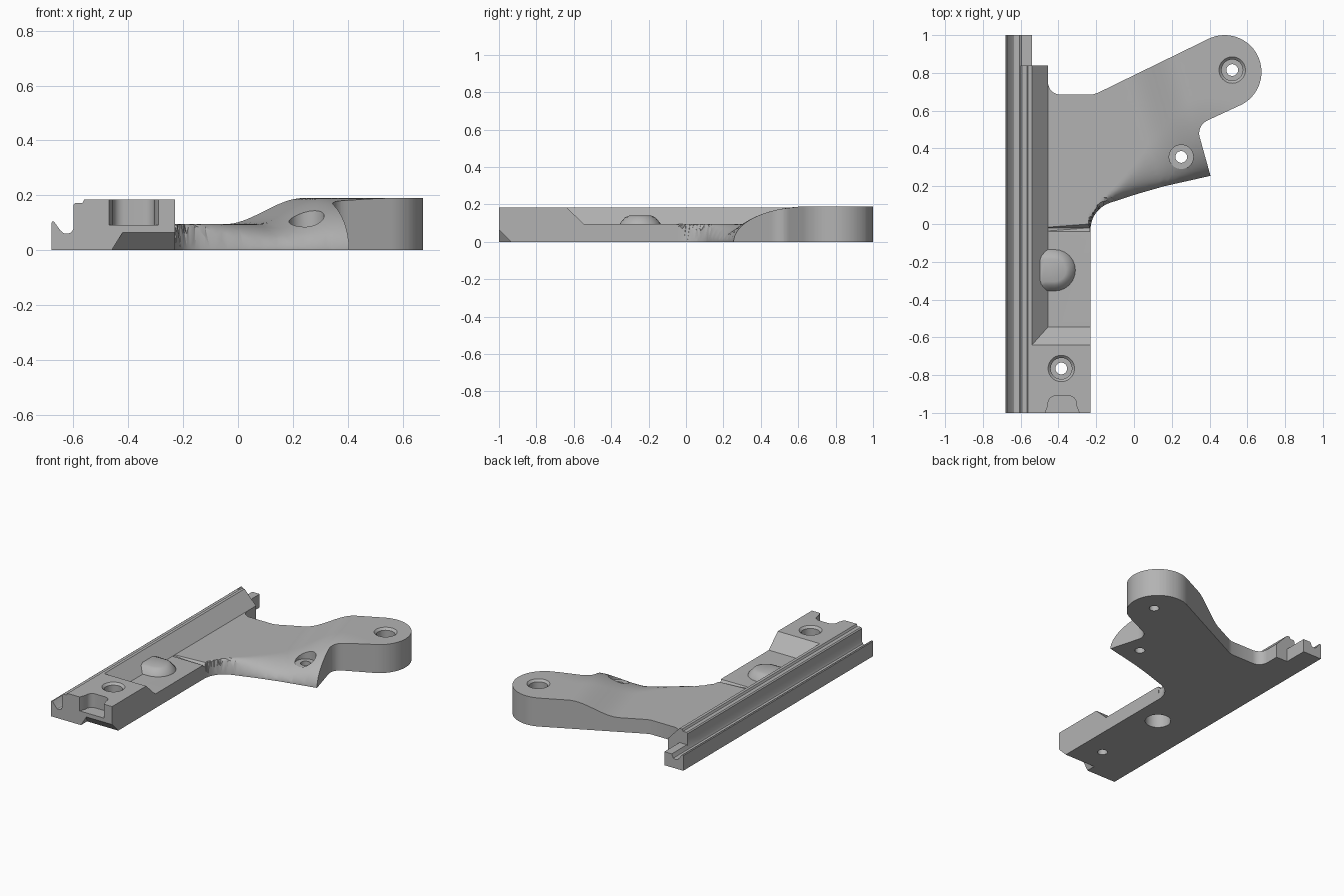
import bpy, bmesh
from math import sin, cos, radians, sqrt
from mathutils import Vector
from mathutils.geometry import intersect_point_line

if "Cube" in bpy.data.objects:
    bpy.data.objects.remove(bpy.data.objects["Cube"])

grey = bpy.data.materials.new("plain grey")
grey.use_nodes = True
grey.diffuse_color = (0.45, 0.45, 0.45, 1)
grey.node_tree.nodes["Principled BSDF"].inputs["Base Color"].default_value = grey.diffuse_color


def finish(bm, name):
    bmesh.ops.recalc_face_normals(bm, faces=bm.faces)
    mesh = bpy.data.meshes.new(name)
    bm.to_mesh(mesh)
    bm.free()
    mesh.materials.append(grey)
    obj = bpy.data.objects.new(name, mesh)
    bpy.context.collection.objects.link(obj)
    return obj


def prism_mesh(points, lo, hi, axis):
    """Extrude a 2D profile along the given axis."""
    place = {"x": lambda u, v, w: (w, u, v),
             "y": lambda u, v, w: (u, w, v),
             "z": lambda u, v, w: (u, v, w)}[axis]
    bm = bmesh.new()
    face = bm.faces.new([bm.verts.new(place(u, v, lo)) for u, v in points])
    top = bmesh.ops.extrude_face_region(bm, geom=[face])
    shift = Vector(place(0, 0, hi - lo))
    for v in top["geom"]:
        if isinstance(v, bmesh.types.BMVert):
            v.co += shift
    return bm


def prism(name, points, lo, hi, axis):
    return finish(prism_mesh(points, lo, hi, axis), name)


def arc(cx, cy, r, start, end, n):
    angles = [radians(start + (end - start) * i / n) for i in range(n + 1)]
    return [(cx + r * cos(a), cy + r * sin(a)) for a in angles]


def cone(name, x, y, z0, z1, r0, r1):
    bm = bmesh.new()
    bmesh.ops.create_cone(bm, cap_ends=True, segments=40, radius1=r0, radius2=r1, depth=z1 - z0)
    bmesh.ops.translate(bm, verts=bm.verts, vec=(x, y, (z0 + z1) / 2))
    return finish(bm, name)


def combine(base, other, operation):
    bpy.context.view_layer.objects.active = base
    mod = base.modifiers.new(operation.lower(), "BOOLEAN")
    mod.operation, mod.solver, mod.object = operation, "EXACT", other
    bpy.ops.object.modifier_apply(modifier=mod.name)
    bpy.data.objects.remove(other)


# Softly rounded front edge of the arm
soft_edge = arc(-0.08, -0.03, 0.15, 180, 105, 10) + [(0.02, 0.16), (0.16, 0.2), (0.405, 0.255)]


def smooth(t):
    t = min(max(t, 0), 1)
    return t * t * (3 - 2 * t)


def height(x, y):
    """Plate height: a step up to the arm, falling away at the soft edge."""
    full = 0.095 + 0.095 * smooth((0.96 * x + 0.28 * y - 0.17) / 0.31)
    p = Vector((x, y, 0))
    best = (9, 0)
    for a, b in zip(soft_edge, soft_edge[1:]):
        a, b = Vector((*a, 0)), Vector((*b, 0))
        t = intersect_point_line(p, a, b)[1]
        near = a.lerp(b, min(max(t, 0), 1))
        best = min(best, ((p - near).length, near.x))
    width = 0.012 + 0.43 * smooth((best[1] + 0.24) / 0.75)
    t = min(best[0] / width, 1)
    return max(0.01, full * sqrt(1 - (1 - t) ** 2))


# Handle plate and arm
outline = ([(-0.5, -0.9), (-0.23, -0.9)] + soft_edge
           + arc(0.42, 0.48, 0.075, 196, 118, 8)
           + arc(0.48, 0.805, 0.195, -62, 116, 28)
           + [(-0.19, 0.695), (-0.22, 0.685)]
           + arc(-0.39, 0.75, 0.065, 270, 180, 8) + [(-0.5, 0.75)])
bm = prism_mesh(outline, 0, 0.3, "z")
bmesh.ops.triangulate(bm, faces=[f for f in bm.faces if len(f.verts) > 4])
for axis, first, last in ((0, -0.22, 0.68), (1, -0.06, 1.0)):
    at = first
    while at < last:
        co, no = Vector(), Vector()
        co[axis], no[axis] = at, 1
        bmesh.ops.bisect_plane(bm, geom=bm.verts[:] + bm.edges[:] + bm.faces[:],
                               dist=0.0001, plane_co=co, plane_no=no)
        at += 0.02
for v in bm.verts:
    if v.co.z > 0.2:
        v.co.z = height(v.co.x, v.co.y)
bmesh.ops.triangulate(bm, faces=bm.faces)
body = finish(bm, "bracket_body")

# Side rail with a grooved lip, and the longer lip behind it
lip = [(-0.68, 0), (-0.68, 0.1), (-0.676, 0.105), (-0.67, 0.104), (-0.648, 0.073),
       (-0.635, 0.062), (-0.62, 0.06), (-0.607, 0.065), (-0.6, 0.078)]
rail = prism("rail", lip + [(-0.6, 0.165), (-0.593, 0.172), (-0.567, 0.172), (-0.56, 0.185),
                            (-0.54, 0.185), (-0.455, 0.095), (-0.455, 0)], -1, 0.84, "y")
combine(body, rail, "UNION")
tail = prism("rail_tail", lip + [(-0.595, 0.09), (-0.54, 0.09), (-0.54, 0)], 0.7, 1, "y")
combine(body, tail, "UNION")

# Raised front block with a sloped back
block = prism("front_block", [(-1, 0), (-1, 0.185), (-0.64, 0.185), (-0.545, 0.095),
                              (-0.545, 0)], -0.55, -0.23, "x")
combine(body, block, "UNION")

# Rounded bump beside the rail
bm = bmesh.new()
for cx in (-0.42, -0.47):
    for r, z in ((0.115, 0.08), (0.108, 0.1), (0.08, 0.132), (0.06, 0.14)):
        for x, y in arc(cx, -0.245, r, 0, 345, 23):
            bm.verts.new((x, y, z))
bmesh.ops.convex_hull(bm, input=bm.verts)
combine(body, finish(bm, "bump"), "UNION")

# Screw holes: through hole, wide bore and countersunk rim
for x, y, top in ((-0.385, -0.765, 0.185), (0.25, 0.355, 0.0), (0.52, 0.815, 0.19)):
    combine(body, cone("through_hole", x, y, -0.1, 0.3, 0.031, 0.031), "DIFFERENCE")
    bore = 0.056 if top else 0.064
    combine(body, cone("bore", x, y, 0.085, 0.3, bore, bore), "DIFFERENCE")
    if top:
        combine(body, cone("rim", x, y, top - 0.014, top + 0.014, 0.056, 0.084), "DIFFERENCE")

# Pocket under the bump
combine(body, cone("pocket", -0.4, -0.245, -0.1, 0.1, 0.08, 0.08), "DIFFERENCE")

# Notch in the front of the block
notch = ([(-0.485, -1.05), (-0.47, -1.0), (-0.455, -0.96)]
         + arc(-0.415, -0.95, 0.04, 180, 90, 6) + arc(-0.345, -0.95, 0.04, 90, 0, 6)
         + [(-0.305, -0.96), (-0.29, -1.0), (-0.275, -1.05)])
combine(body, prism("notch", notch, 0.092, 0.4, "z"), "DIFFERENCE")

# Chamfer under the front corner
bm = prism_mesh([(-1.07, 0.135), (-0.865, -0.07), (-1.07, -0.07)], -0.42, -0.1, "x")
for v in bm.verts:
    if v.co.x < -0.3:
        v.co.x -= (0.065 - v.co.z) * 0.62
combine(body, finish(bm, "chamfer"), "DIFFERENCE")

bpy.ops.object.select_all(action="DESELECT")
body.select_set(True)
bpy.context.view_layer.objects.active = body
bpy.ops.object.shade_smooth_by_angle(angle=radians(32))
